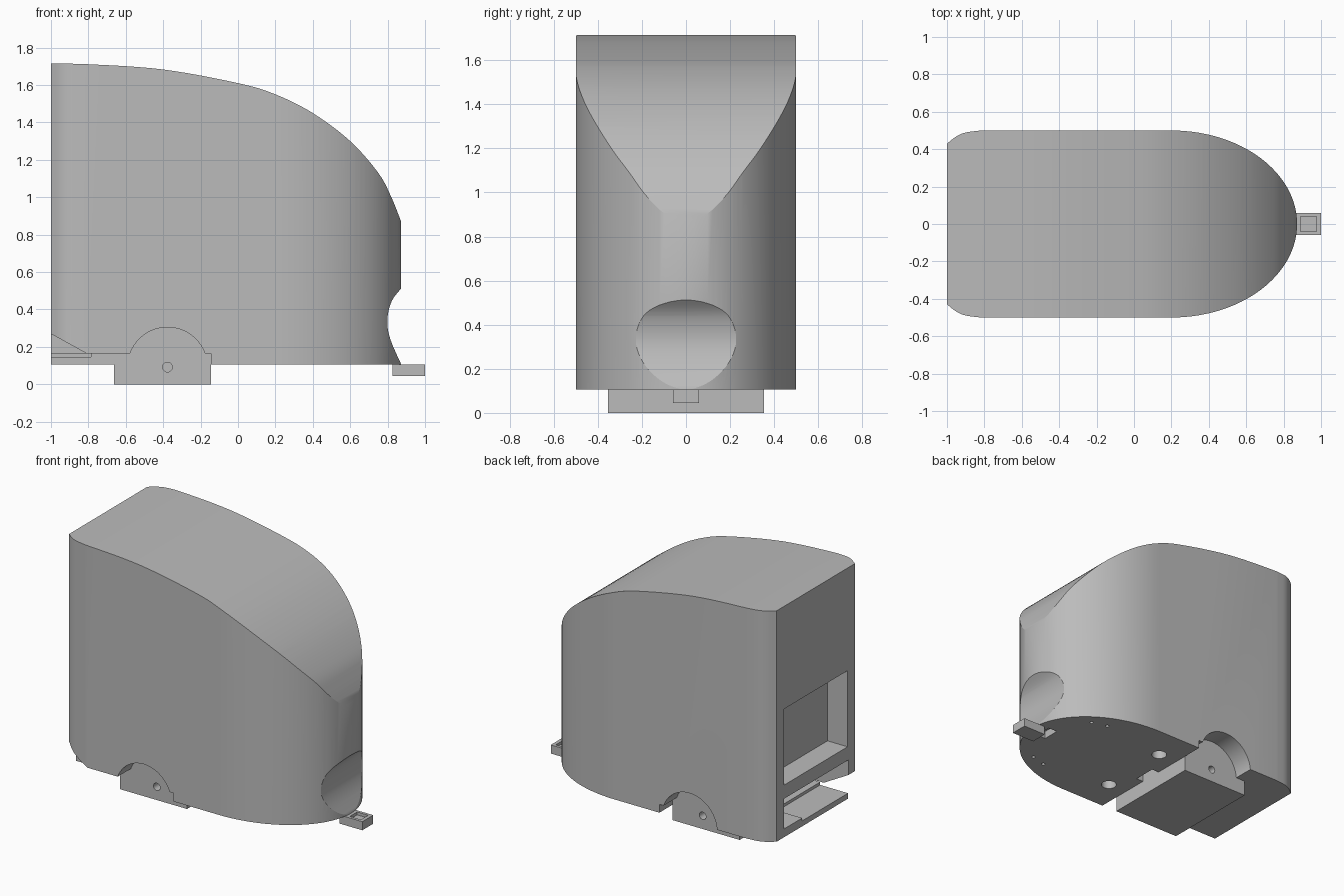
import bpy, bmesh, math
from mathutils import Vector

cube = bpy.data.objects.get("Cube")
if cube:
    bpy.data.objects.remove(cube, do_unlink=True)

grey = bpy.data.materials.new("plain_grey")
grey.use_nodes = True
colour = (0.5, 0.5, 0.5, 1)
grey.diffuse_color = colour
grey.node_tree.nodes["Principled BSDF"].inputs["Base Color"].default_value = colour


def spline(points, steps=6):
    """Smooth curve through a few points."""
    p = [Vector(q) for q in points]
    p = [2 * p[0] - p[1]] + p + [2 * p[-1] - p[-2]]
    out = []
    for a, b, c, d in zip(p, p[1:], p[2:], p[3:]):
        for i in range(steps):
            t = i / steps
            out.append(0.5 * (2 * b + (c - a) * t + (2 * a - 5 * b + 4 * c - d) * t ** 2
                              + (3 * b - a - 3 * c + d) * t ** 3))
    return [tuple(v) for v in out] + [tuple(p[-2])]


def circle(x, y, r, n=48):
    return [(x + r * math.cos(math.tau * i / n), y + r * math.sin(math.tau * i / n)) for i in range(n)]


def prism(name, outline, axis, lo, hi):
    """Extrude an outline along z (xy outline) or y (xz outline)."""
    bm = bmesh.new()
    place = (lambda u, v, w: (u, v, w)) if axis == "z" else (lambda u, v, w: (u, w, v))
    face = bm.faces.new([bm.verts.new(place(u, v, lo)) for u, v in outline])
    moved = bmesh.ops.extrude_face_region(bm, geom=[face])["geom"]
    bmesh.ops.translate(bm, verts=[g for g in moved if isinstance(g, bmesh.types.BMVert)],
                        vec=place(0, 0, hi - lo))
    bmesh.ops.recalc_face_normals(bm, faces=bm.faces)
    mesh = bpy.data.meshes.new(name)
    bm.to_mesh(mesh)
    bm.free()
    mesh.materials.append(grey)
    ob = bpy.data.objects.new(name, mesh)
    bpy.context.collection.objects.link(ob)
    return ob


def block(name, x0, x1, y0, y1, z0, z1):
    return prism(name, [(x0, y0), (x1, y0), (x1, y1), (x0, y1)], "z", z0, z1)


def combine(target, tool, operation="DIFFERENCE"):
    mod = target.modifiers.new("cut", "BOOLEAN")
    mod.operation, mod.object, mod.solver = operation, tool, "EXACT"
    bpy.context.view_layer.objects.active = target
    bpy.ops.object.modifier_apply(modifier=mod.name)
    bpy.data.objects.remove(tool, do_unlink=True)


def smooth(ob):
    bpy.ops.object.select_all(action="DESELECT")
    ob.select_set(True)
    bpy.context.view_layer.objects.active = ob
    bpy.ops.object.shade_smooth_by_angle(angle=math.radians(25))


# Housing: rounded plan with an elliptical nose, trimmed by the sloping roof
bottom, side = 0.107, 0.355
corner = spline([(-1, 0.43), (-0.95, 0.468), (-0.9, 0.489), (-0.82, 0.5)])
nose = [(0.2 + 0.672 * math.sin(a), 0.5 * math.cos(a))
        for a in (math.pi / 2 * i / 32 for i in range(33))]
half = corner + nose
plan = half + [(x, -y) for x, y in reversed(half[:-1])]
housing = prism("housing", plan, "z", bottom, 1.9)
roof = spline([(-1.1, 1.716), (-0.8, 1.711), (-0.4, 1.683), (0, 1.61), (0.2, 1.55), (0.4, 1.45),
               (0.6, 1.3), (0.75, 1.13), (0.82, 1.0), (0.88, 0.85)])
combine(housing, prism("roof_cutter", roof + [(1.2, 0.85), (1.2, 2.2), (-1.1, 2.2)], "y", -1, 1))

# Scooped hollow at the base of the nose
scoop = spline([(0.92, 0.56), (0.872, 0.512), (0.82, 0.44), (0.798, 0.34), (0.815, 0.24),
                (0.872, 0.108), (0.9, 0.05)])
combine(housing, prism("scoop_cutter", scoop, "y", -1, 1))

# Rear pocket, rear slot and the recess in the slot floor
for x1, y0, y1, z0, z1 in [(-0.845, -0.35, 0.35, 0.47, 1.0),
                           (-0.7, -0.36, 0.35, 0.165, 0.375),
                           (-0.785, -0.36, 0.15, 0.145, 0.2)]:
    combine(housing, block("rear_cutter", -1.1, x1, y0, y1, z0, z1))

# Cut-away lower edge with a ramp on one side, plain step on the other
ramp = [(-1.1, 0.05), (-1.1, 0.325), (-0.81, 0.165), (-0.145, 0.165), (-0.145, 0.05)]
step = [(-0.375, 0.05), (-0.375, 0.165), (-0.145, 0.165), (-0.145, 0.05)]
axle = (-0.377, 0.092)
for outline, s in ((ramp, -1), (step, 1)):
    for shape in (outline, circle(*axle, 0.213, 64)):
        combine(housing, prism("side_cutter", shape, "y", *sorted((s * side, s * 0.8))))

# Axle block under the housing, with axle holes through both parts
axle_block = block("axle_block", -0.662, -0.145, -side, side, 0, bottom)
for s in (-1, 1):
    for part in (housing, axle_block):
        combine(part, prism("axle_cutter", circle(*axle, 0.026, 24), "y",
                            *sorted((s * 0.2, s * 0.6))))

# Holes and slots in the underside
for s in (-1, 1):
    for x, y, r in ((0, 0.26, 0.05), (0.51, 0.33, 0.012), (0.62, 0.3, 0.012)):
        combine(housing, prism("hole_cutter", circle(x, s * y, r, 24), "z", 0, 0.25))
combine(housing, block("slot_cutter", 0.72, 0.79, -0.06, 0.06, 0, 0.16))
combine(housing, block("notch_cutter", -0.145, -0.09, -0.08, 0.08, 0, 0.16))

# Front latch with a small hollow in its top
latch = block("front_latch", 0.825, 1, -0.06, 0.06, 0.045, 0.105)
combine(latch, block("latch_cutter", 0.89, 0.975, -0.04, 0.04, 0.085, 0.2))

for part in (housing, axle_block):
    smooth(part)
